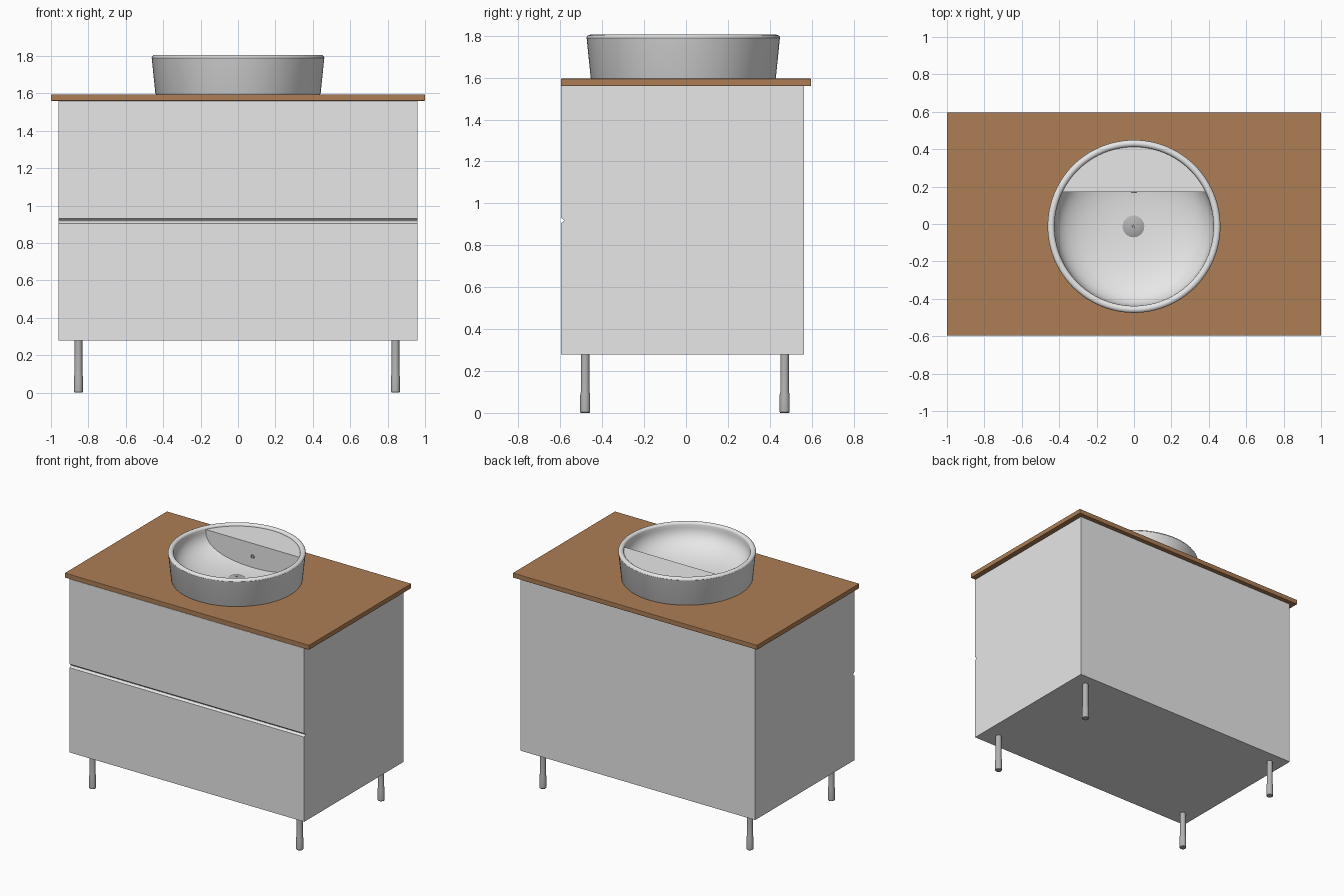
import bpy, bmesh, math
from mathutils import Matrix

if "Cube" in bpy.data.objects:
    bpy.data.objects.remove(bpy.data.objects["Cube"])


def material(name, rgb):
    m = bpy.data.materials.new(name)
    m.diffuse_color = (*rgb, 1)
    m.use_nodes = True
    m.node_tree.nodes["Principled BSDF"].inputs["Base Color"].default_value = m.diffuse_color
    return m


WHITE = material("white_lacquer", (0.8, 0.8, 0.8))
WOOD = material("wood", (0.42, 0.21, 0.09))
METAL = material("grey_metal", (0.45, 0.45, 0.45))


def finish(bm, name, mat, smooth=None):
    bmesh.ops.recalc_face_normals(bm, faces=bm.faces)
    me = bpy.data.meshes.new(name)
    bm.to_mesh(me)
    bm.free()
    me.materials.append(mat)
    ob = bpy.data.objects.new(name, me)
    bpy.context.collection.objects.link(ob)
    if smooth:
        bpy.ops.object.select_all(action='DESELECT')
        ob.select_set(True)
        bpy.context.view_layer.objects.active = ob
        bpy.ops.object.shade_smooth_by_angle(angle=math.radians(smooth))
    return ob


def prism(name, pts, vec, mat, smooth=None):
    """Closed outline of 3D points pushed along vec."""
    bm = bmesh.new()
    f = bm.faces.new([bm.verts.new(p) for p in pts])
    ext = bmesh.ops.extrude_face_region(bm, geom=[f], use_keep_orig=True)
    bmesh.ops.translate(bm, vec=vec, verts=[v for v in ext['geom'] if isinstance(v, bmesh.types.BMVert)])
    return finish(bm, name, mat, smooth)


def lathe(name, prof, loc, mat, steps=64, rot=None, smooth=35):
    """Profile of (radius, height) spun about its own axis."""
    bm = bmesh.new()
    vs = [bm.verts.new((r, 0, z)) for r, z in prof]
    es = [bm.edges.new(p) for p in zip(vs, vs[1:])]
    bmesh.ops.spin(bm, geom=vs + es, axis=(0, 0, 1), cent=(0, 0, 0),
                   angle=2 * math.pi, steps=steps)
    bmesh.ops.remove_doubles(bm, verts=bm.verts, dist=1e-5)
    if rot:
        bmesh.ops.transform(bm, matrix=rot, verts=bm.verts)
    bmesh.ops.translate(bm, vec=loc, verts=bm.verts)
    return finish(bm, name, mat, smooth)


# cabinet body with the finger groove between the two drawers
Y0, Y1, Z0, Z1, G = -0.597, 0.563, 0.278, 1.56, 0.918
side = [(Y0, Z0), (Y1, Z0), (Y1, Z1), (Y0, Z1), (Y0, G + 0.013),
        (Y0 + 0.011, G + 0.006), (Y0 + 0.015, G), (Y0 + 0.011, G - 0.006), (Y0, G - 0.013)]
prism("cabinet", [(-0.96, y, z) for y, z in side], (1.92, 0, 0), WHITE)

# wooden countertop with slightly eased edges
top = prism("countertop", [(-1, -0.597, 1.56), (1, -0.597, 1.56), (1, 0.597, 1.56), (-1, 0.597, 1.56)],
            (0, 0, 0.035), WOOD)
bev = top.modifiers.new("eased_edges", 'BEVEL')
bev.width = 0.003
bev.segments = 2

# four legs with a thicker foot
leg = [(0, 0), (0.021, 0), (0.024, 0.004), (0.024, 0.085), (0.0205, 0.1), (0.0205, 0.285), (0, 0.285)]
for sx, x in (("left", -0.853), ("right", 0.842)):
    for sy, y in (("front", -0.481), ("back", 0.471)):
        lathe(f"{sy}_{sx}_leg", leg, (x, y, 0), METAL, 24)

# round basin: outer wall, rounded rim, bowl
CY, RIM, BOT = -0.013, 1.805, 1.6
prof = [(0, 1.594), (0.438, 1.594), (0.442, 1.6), (0.461, 1.787)]
for i in range(9):
    a = math.pi * i / 8
    prof.append((0.4435 + 0.0185 * math.cos(a), 1.789 + 0.016 * math.sin(a)))
for i in range(1, 25):
    a = math.pi / 2 * i / 24
    prof.append((0.425 * math.cos(a) ** 0.8, 1.788 - (1.788 - BOT) * math.sin(a) ** 0.8))
prof[-1] = (0, BOT)
lathe("basin", prof, (0, CY, 0), WHITE, 96)

# flat rear deck of the basin with its straight front wall
R, CHORD = 0.427, 0.17
a0 = math.asin((CHORD - CY) / R)
arc = [a0 + (math.pi - 2 * a0) * i / 40 for i in range(41)]
prism("basin_rear_deck", [(R * math.cos(a), CY + R * math.sin(a), BOT) for a in arc],
      (0, 0, 0.188), WHITE, 30)

# overflow ring on the straight wall
lathe("overflow_ring", [(0, 0.001), (0.009, 0.001), (0.010, 0.004), (0.014, 0.004), (0.015, 0)],
      (0, CHORD, 1.69), METAL, 24, Matrix.Rotation(math.pi / 2, 4, 'X'))

# domed drain stopper with a small pin
lathe("drain_stopper", [(0, 0), (0.058, 0), (0.058, 0.003), (0.045, 0.008), (0.025, 0.012),
                        (0.007, 0.0135), (0.006, 0.017), (0, 0.018)],
      (-0.003, CY, BOT - 0.001), METAL, 40)
